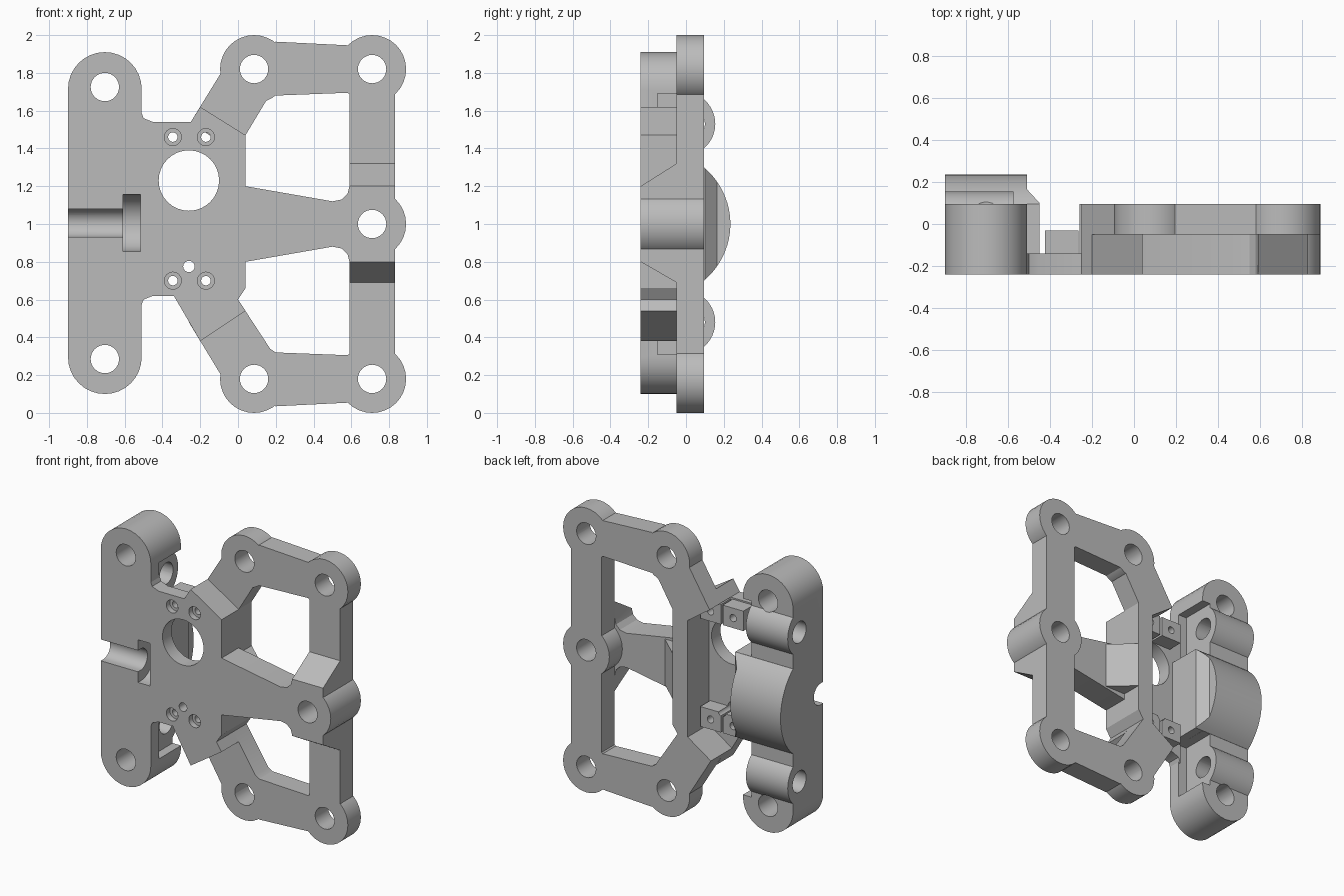
import bpy, bmesh
from math import sin, cos, radians

if "Cube" in bpy.data.objects:
    bpy.data.objects.remove(bpy.data.objects["Cube"])

grey = bpy.data.materials.new("plain_grey")
grey.use_nodes = True
GREY = (0.5, 0.5, 0.5, 1)
grey.diffuse_color = GREY
grey.node_tree.nodes["Principled BSDF"].inputs["Base Color"].default_value = GREY

FRONT, MID, BACK = -0.24, -0.05, 0.095
PLACE = {"x": lambda a, b, d: (d, a, b),
         "y": lambda a, b, d: (a, d, b),
         "z": lambda a, b, d: (a, b, d)}


def prism(name, pts, lo, hi, axis="y"):
    """Extrude a flat outline along an axis."""
    bm = bmesh.new()
    ends = [[bm.verts.new(PLACE[axis](a, b, d)) for a, b in pts] for d in (lo, hi)]
    n = len(pts)
    for ring in ends:
        bm.faces.new(ring)
    for i in range(n):
        j = (i + 1) % n
        bm.faces.new((ends[0][i], ends[0][j], ends[1][j], ends[1][i]))
    bmesh.ops.recalc_face_normals(bm, faces=bm.faces)
    mesh = bpy.data.meshes.new(name)
    bm.to_mesh(mesh)
    bm.free()
    mesh.materials.append(grey)
    ob = bpy.data.objects.new(name, mesh)
    bpy.context.collection.objects.link(ob)
    return ob


def arc(a, b, r, start=0, end=360, steps=32):
    full = end - start == 360
    angles = [radians(start + (end - start) * i / steps) for i in range(steps + (not full))]
    return [(a + r * cos(t), b + r * sin(t)) for t in angles]


def disc(a, b, r, lo, hi, axis="y"):
    return prism("disc", arc(a, b, r), lo, hi, axis)


def box(x0, x1, y0, y1, z0, z1):
    return prism("box", [(x0, z0), (x1, z0), (x1, z1), (x0, z1)], y0, y1)


def combine(ob, tools, operation):
    for tool in tools:
        mod = ob.modifiers.new("cut", "BOOLEAN")
        mod.operation, mod.solver, mod.object = operation, "EXACT", tool
        bpy.context.view_layer.objects.active = ob
        bpy.ops.object.modifier_apply(modifier=mod.name)
        bpy.data.objects.remove(tool)


def smooth(ob):
    bpy.ops.object.select_all(action="DESELECT")
    ob.select_set(True)
    bpy.context.view_layer.objects.active = ob
    bpy.ops.object.shade_smooth_by_angle(angle=radians(25))


# Side block: rounded bar with a domed back and two cross-bored barrels
block = prism("side_block", arc(-0.705, 1.715, 0.195, 0, 180, 16)
              + arc(-0.705, 0.295, 0.195, 180, 360, 16), FRONT, BACK)
combine(block, [box(-0.575, -0.4, -0.15, 0.3, z, z + 0.39) for z in (0.31, 1.3)], "DIFFERENCE")
dome = prism("dome", [(-0.15, 0.7)] + arc(-0.155, 1.0, 0.39, -50, 50, 24) + [(-0.15, 1.3)],
             -0.9, -0.45, "x")
combine(dome, [prism("chamfer", [(-0.51, 0.3), (-0.4, 0.3), (-0.4, 0.046), (-0.51, 0.165)],
                     0.5, 1.5, "z")], "DIFFERENCE")
barrels = [prism("barrel", [(-0.015, z - 0.17)] + arc(-0.015, z, 0.17, -80, 80, 20)
                 + [(-0.015, z + 0.17)], -0.9, -0.575, "x") for z in (0.48, 1.53)]
combine(block, [dome] + barrels, "UNION")
bores = [disc(0.025, z, 0.075, -1, -0.5, "x") for z in (0.48, 1.53)]
bores += [disc(-0.705, z, 0.075, -0.5, 0.5) for z in (0.285, 1.725)]
# Bolt shank and head pocket in the front
bores += [disc(-0.21, 1.005, 0.075, -1, -0.6, "x"), box(-1, -0.6, -0.3, -0.21, 0.93, 1.08),
          disc(-0.21, 1.005, 0.15, -0.61, -0.512, "x"),
          box(-0.61, -0.512, -0.3, -0.21, 0.855, 1.155)]
combine(block, bores, "DIFFERENCE")

# Hub plate with a large opening and screw posts behind
hub = prism("hub_plate", [(-0.515, 1.6), (-0.5, 1.56), (-0.45, 1.54), (-0.25, 1.54),
                          (-0.2, 1.62), (0.04, 1.47), (0.04, 0.66), (0.0, 0.6), (0.04, 0.54),
                          (-0.2, 0.38), (-0.34, 0.62), (-0.45, 0.62), (-0.5, 0.6),
                          (-0.515, 0.56)], FRONT, -0.14)
posts = [box(x - 0.08, x + 0.08, -0.2, -0.03, z - 0.07, z + 0.07)
         for x in (-0.345, -0.17) for z in (0.7, 1.46)]
combine(hub, posts, "UNION")
holes = [disc(-0.26, 1.23, 0.16, -0.5, 0.5), disc(-0.26, 0.775, 0.03, -0.5, 0.5)]
for x in (-0.345, -0.17):
    for z in (0.7, 1.46):
        holes += [disc(x, z, 0.045, -0.3, -0.2), disc(x, z, 0.025, -0.5, 0.5)]
combine(hub, holes, "DIFFERENCE")

# Spine joining the hub plate to the frame
spine = prism("hub_spine", [(-0.25, 1.54), (-0.2, 1.62), (0.04, 1.47), (0.04, 0.66), (0.0, 0.6),
                            (0.04, 0.54), (-0.2, 0.38), (-0.26, 0.48), (-0.08, 0.6),
                            (-0.08, 1.42)], -0.14, MID)

# Rear frame with corner bosses
frame = prism("rear_frame", [(-0.09, 1.8), (0.2, 1.965), (0.6, 1.945), (0.83, 1.75),
                             (0.83, 0.25), (0.6, 0.055), (0.2, 0.035), (-0.09, 0.2),
                             (-0.26, 0.48), (-0.08, 0.6), (-0.08, 1.42), (-0.25, 1.54)],
              MID, BACK)
window = prism("window", [(0.04, 1.47), (0.16, 1.67), (0.2, 1.68), (0.59, 1.695), (0.59, 0.305),
                          (0.2, 0.32), (0.17, 0.34), (0.0, 0.6), (0.04, 0.66)], -0.5, 0.5)
combine(frame, [window], "DIFFERENCE")
corners = [(x, z) for x in (0.085, 0.71) for z in (0.18, 1.82)]
combine(frame, [disc(x, z, 0.18, MID, BACK) for x, z in corners], "UNION")

# Centre arm, its ramped root and the thick stretch of the outer bar
arm = prism("centre_arm", [(0.04, 1.2), (0.5, 1.12), (0.55, 1.13), (0.58, 1.16), (0.59, 1.2),
                           (0.7, 1.2), (0.7, 0.8), (0.59, 0.8), (0.58, 0.84), (0.55, 0.87),
                           (0.5, 0.88), (0.04, 0.8)], FRONT, MID)
root = prism("root", [(0.04, BACK), (0.2, MID), (0.2, -0.1), (0.04, -0.1)], 0.84, 1.16, "z")
thick = prism("thick", [(FRONT, 0.8), (MID, 0.69), (MID, 1.32), (FRONT, 1.2)], 0.59, 0.83, "x")
combine(arm, [root, thick, disc(0.71, 1.0, 0.18, FRONT, BACK)], "UNION")
combine(arm, [disc(0.71, 1.0, 0.075, -0.5, 0.5)], "DIFFERENCE")
combine(frame, [disc(x, z, 0.075, -0.5, 0.5) for x, z in corners + [(0.71, 1.0)]], "DIFFERENCE")

for part in (block, hub, spine, frame, arm):
    smooth(part)
